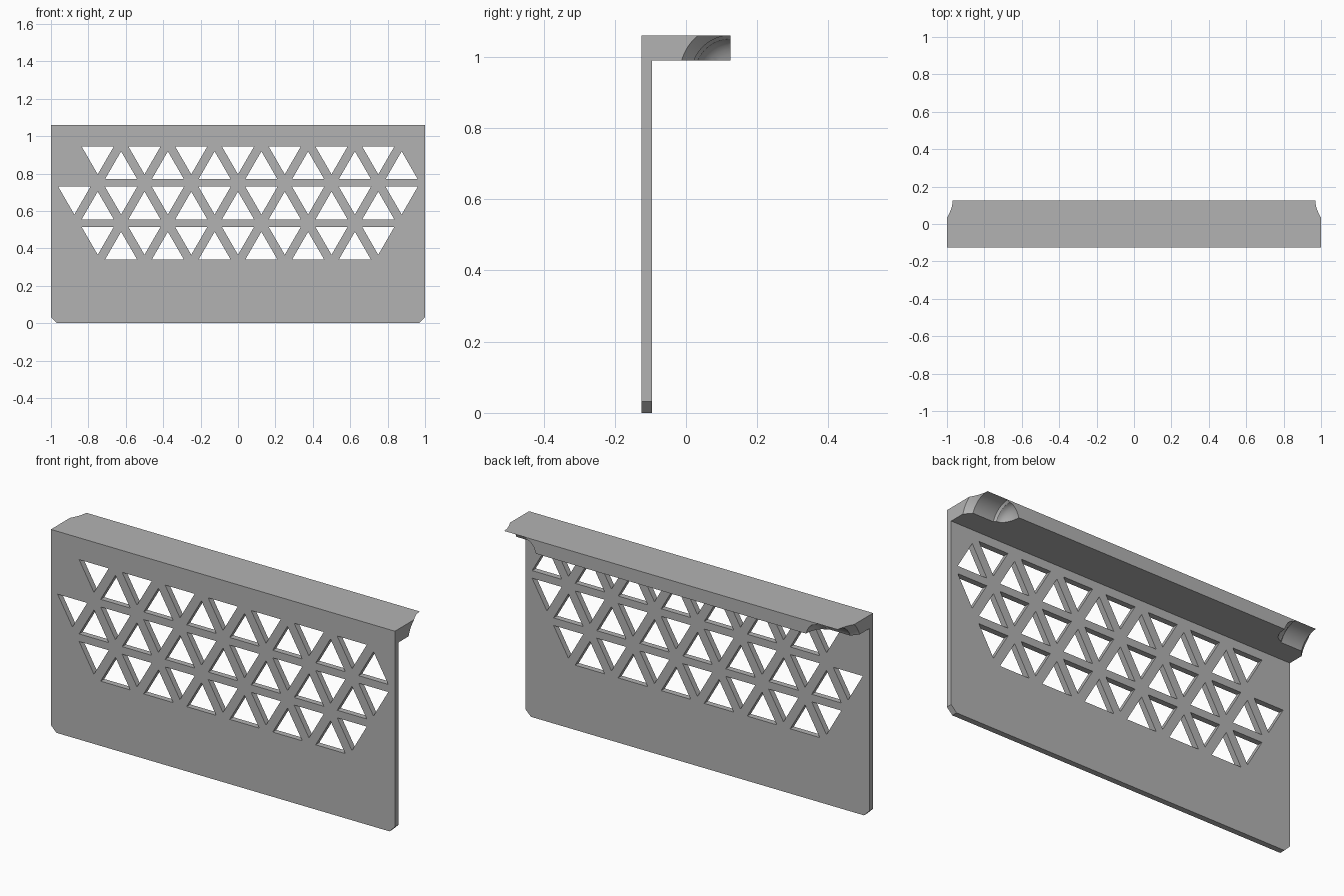
import bpy, bmesh, math
from mathutils import Vector

cube = bpy.data.objects.get("Cube")
if cube:
    bpy.data.objects.remove(cube, do_unlink=True)

FRONT, BACK, TOP = -0.125, 0.125, 1.06
PLATE_BACK, LIP_Z = -0.095, 0.99

grey = bpy.data.materials.new("plain grey")
grey.use_nodes = True
grey.diffuse_color = (0.45, 0.45, 0.45, 1)
grey.node_tree.nodes["Principled BSDF"].inputs["Base Color"].default_value = grey.diffuse_color


def add_prism(bm, points, offset):
    """Extrude a closed outline along an offset."""
    face = bm.faces.new([bm.verts.new(p) for p in points])
    out = bmesh.ops.extrude_face_region(bm, geom=[face])
    moved = [g for g in out["geom"] if isinstance(g, bmesh.types.BMVert)]
    bmesh.ops.translate(bm, verts=moved, vec=offset)


def finish(bm, name):
    bmesh.ops.recalc_face_normals(bm, faces=bm.faces)
    mesh = bpy.data.meshes.new(name)
    bm.to_mesh(mesh)
    bm.free()
    mesh.materials.append(grey)
    obj = bpy.data.objects.new(name, mesh)
    bpy.context.collection.objects.link(obj)
    return obj


def cut(target, cutter):
    cutter.hide_render = True
    mod = target.modifiers.new("cut", "BOOLEAN")
    mod.operation = "DIFFERENCE"
    mod.solver = "EXACT"
    mod.object = cutter
    bpy.context.view_layer.objects.active = target
    bpy.ops.object.modifier_apply(modifier=mod.name)
    bpy.data.objects.remove(cutter, do_unlink=True)


# Panel with top lip: L profile along x, lower corners chamfered
bm = bmesh.new()
profile = [(FRONT, 0), (PLATE_BACK, 0), (PLATE_BACK, LIP_Z),
           (BACK, LIP_Z), (BACK, TOP), (FRONT, TOP)]
add_prism(bm, [(-1, y, z) for y, z in profile], (2, 0, 0))
corners = [e for e in bm.edges
           if all(v.co.z < 0.01 for v in e.verts)
           and abs(e.verts[0].co.x - e.verts[1].co.x) < 0.01]
bmesh.ops.bevel(bm, geom=corners, offset=0.032, segments=1, affect="EDGES")
panel = finish(bm, "panel_with_lip")

# Triangular openings: (top of row, first down, down count, first up, up count)
SIDE, HEIGHT, PITCH, ROW = 0.172, 0.149, 0.25, 0.175
rows = [(0.945, -0.75, 7, -0.625, 7),
        (0.73, -0.875, 8, -0.75, 7),
        (0.515, -0.75, 7, -0.625, 6)]
bm = bmesh.new()
for top, down, downs, up, ups in rows:
    holes = [(down + i * PITCH, top, -HEIGHT) for i in range(downs)]
    holes += [(up + i * PITCH, top - ROW, HEIGHT) for i in range(ups)]
    for x, base, rise in holes:
        outline = [(x - SIDE / 2, base), (x + SIDE / 2, base), (x, base + rise)]
        add_prism(bm, [(px, FRONT - 0.05, pz) for px, pz in outline], (0, 0.13, 0))
cut(panel, finish(bm, "triangle_cutter"))

# Flared round scoops under both ends of the lip, domed at the inner end
AXIS = Vector((0, BACK, 0.95))
DOME = 8
scoop = [(1.03, 0.176), (0.97, 0.11), (0.85, 0.11), (0.84, 0.1)]
scoop += [(0.78 + 0.06 * (1 - math.cos(a)), 0.1 * math.sin(a))
          for a in [math.pi / 2 * (1 - i / DOME) for i in range(1, DOME + 1)]]
for side in (1, -1):
    bm = bmesh.new()
    verts = [bm.verts.new((side * x, AXIS.y, AXIS.z + r)) for x, r in [(1.03, 0)] + scoop]
    edges = [bm.edges.new(pair) for pair in zip(verts, verts[1:])]
    bmesh.ops.spin(bm, geom=verts + edges, cent=AXIS, axis=(1, 0, 0),
                   angle=math.tau, steps=64, use_duplicate=False)
    bmesh.ops.remove_doubles(bm, verts=bm.verts, dist=0.0002)
    cut(panel, finish(bm, "scoop_cutter"))

# Smooth the scoops, keep every other edge crisp
bpy.ops.object.select_all(action="DESELECT")
panel.select_set(True)
bpy.context.view_layer.objects.active = panel
bpy.ops.object.shade_smooth_by_angle(angle=math.radians(25))
